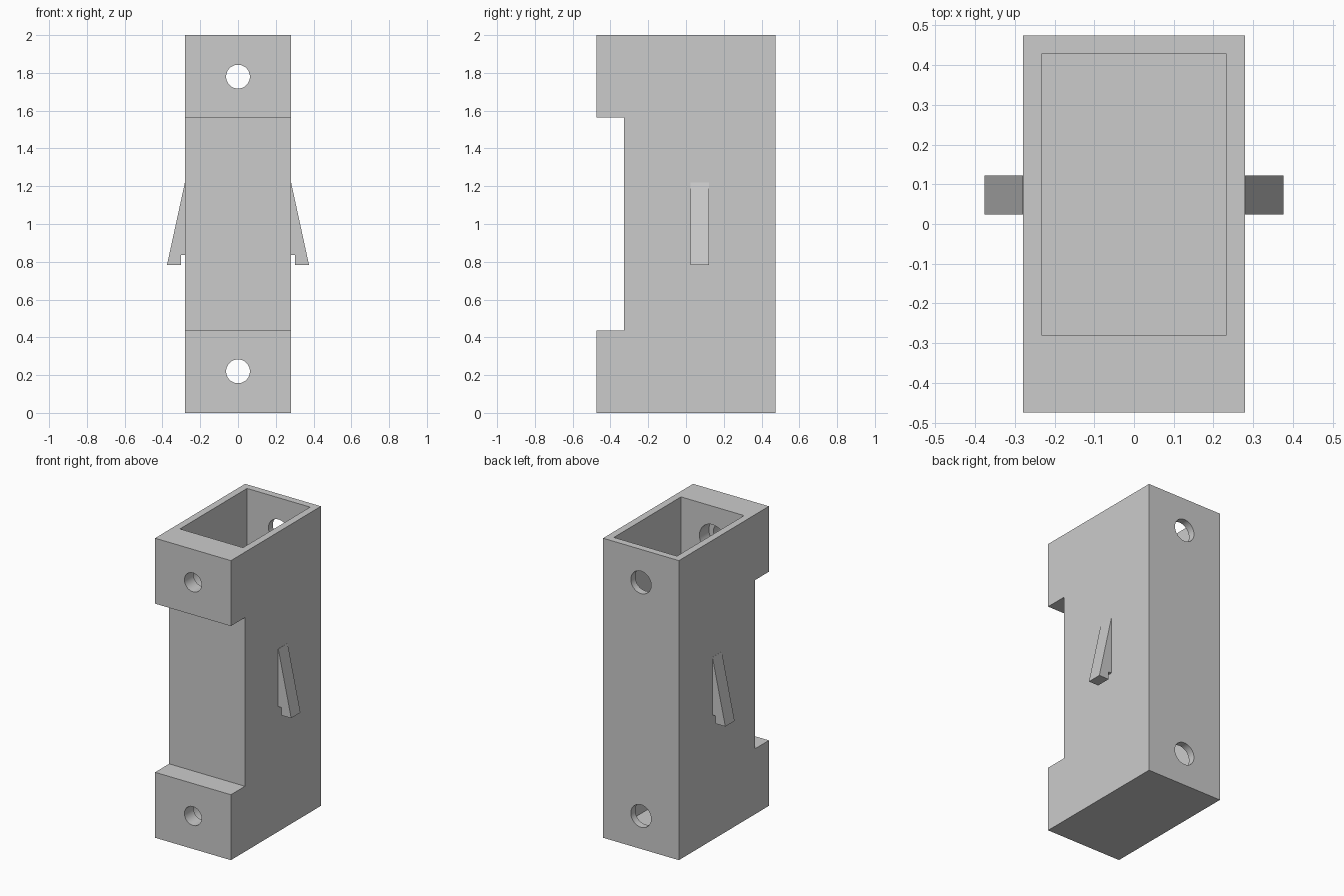
import bpy
import bmesh
from math import pi
from mathutils import Matrix

cube = bpy.data.objects.get("Cube")
if cube:
    bpy.data.objects.remove(cube, do_unlink=True)

grey = bpy.data.materials.new("plain grey")
grey.use_nodes = True
grey.diffuse_color = (0.6, 0.6, 0.6, 1)
grey.node_tree.nodes["Principled BSDF"].inputs["Base Color"].default_value = (0.6, 0.6, 0.6, 1)


def finish(name, bm):
    bmesh.ops.recalc_face_normals(bm, faces=bm.faces)
    mesh = bpy.data.meshes.new(name)
    bm.to_mesh(mesh)
    bm.free()
    mesh.materials.append(grey)
    obj = bpy.data.objects.new(name, mesh)
    bpy.context.collection.objects.link(obj)
    return obj


def extrude_profile(name, points, direction):
    bm = bmesh.new()
    face = bm.faces.new([bm.verts.new(p) for p in points])
    ext = bmesh.ops.extrude_face_region(bm, geom=[face])
    verts = [v for v in ext["geom"] if isinstance(v, bmesh.types.BMVert)]
    bmesh.ops.translate(bm, verts=verts, vec=direction)
    return finish(name, bm)


def bore(name, radius, y0, y1, z):
    bm = bmesh.new()
    place = Matrix.Translation((0, (y0 + y1) / 2, z)) @ Matrix.Rotation(pi / 2, 4, "X")
    bmesh.ops.create_cone(bm, cap_ends=True, segments=48, radius1=radius,
                          radius2=radius, depth=y1 - y0, matrix=place)
    return finish(name, bm)


def cut(target, cutter):
    mod = target.modifiers.new("cut", "BOOLEAN")
    mod.operation = "DIFFERENCE"
    mod.solver = "EXACT"
    mod.object = cutter
    bpy.context.view_layer.objects.active = target
    bpy.ops.object.modifier_apply(modifier=mod.name)
    bpy.data.objects.remove(cutter, do_unlink=True)


# Housing: side outline with a notch in the front
W, D, H = 0.28, 0.475, 2.0
notch_y, low, high = -0.327, 0.437, 1.563
side = [(-D, 0), (D, 0), (D, H), (-D, H), (-D, high),
        (notch_y, high), (notch_y, low), (-D, low)]
housing = extrude_profile("housing", [(-W, y, z) for y, z in side], (2 * W, 0, 0))

# Deep pocket, open at the top
inner_x, inner_front, inner_back, floor = 0.233, -0.28, 0.428, 0.047
pocket = extrude_profile("pocket_cutter",
                         [(-inner_x, inner_front, floor), (inner_x, inner_front, floor),
                          (inner_x, inner_back, floor), (-inner_x, inner_back, floor)],
                         (0, 0, H + 0.2))
cut(housing, pocket)

# Screw holes, head recesses and driver access holes
for z in (0.22, 1.78):
    cut(housing, bore("screw_hole_cutter", 0.063, -0.6, -0.2, z))
    cut(housing, bore("head_recess_cutter", 0.097, -0.38, 0, z))
    cut(housing, bore("access_hole_cutter", 0.075, 0.1, 0.6, z))

# Snap clips, one on each side
clip = [(0.27, 1.22), (0.281, 1.22), (0.376, 0.783), (0.303, 0.783),
        (0.303, 0.835), (0.27, 0.835)]
for name, sign in (("left_clip", 1), ("right_clip", -1)):
    extrude_profile(name, [(sign * x, 0.024, z) for x, z in clip], (0, 0.098, 0))

# Smooth only the round bores
bpy.ops.object.select_all(action="DESELECT")
housing.select_set(True)
bpy.context.view_layer.objects.active = housing
bpy.ops.object.shade_smooth_by_angle(angle=pi / 6)
